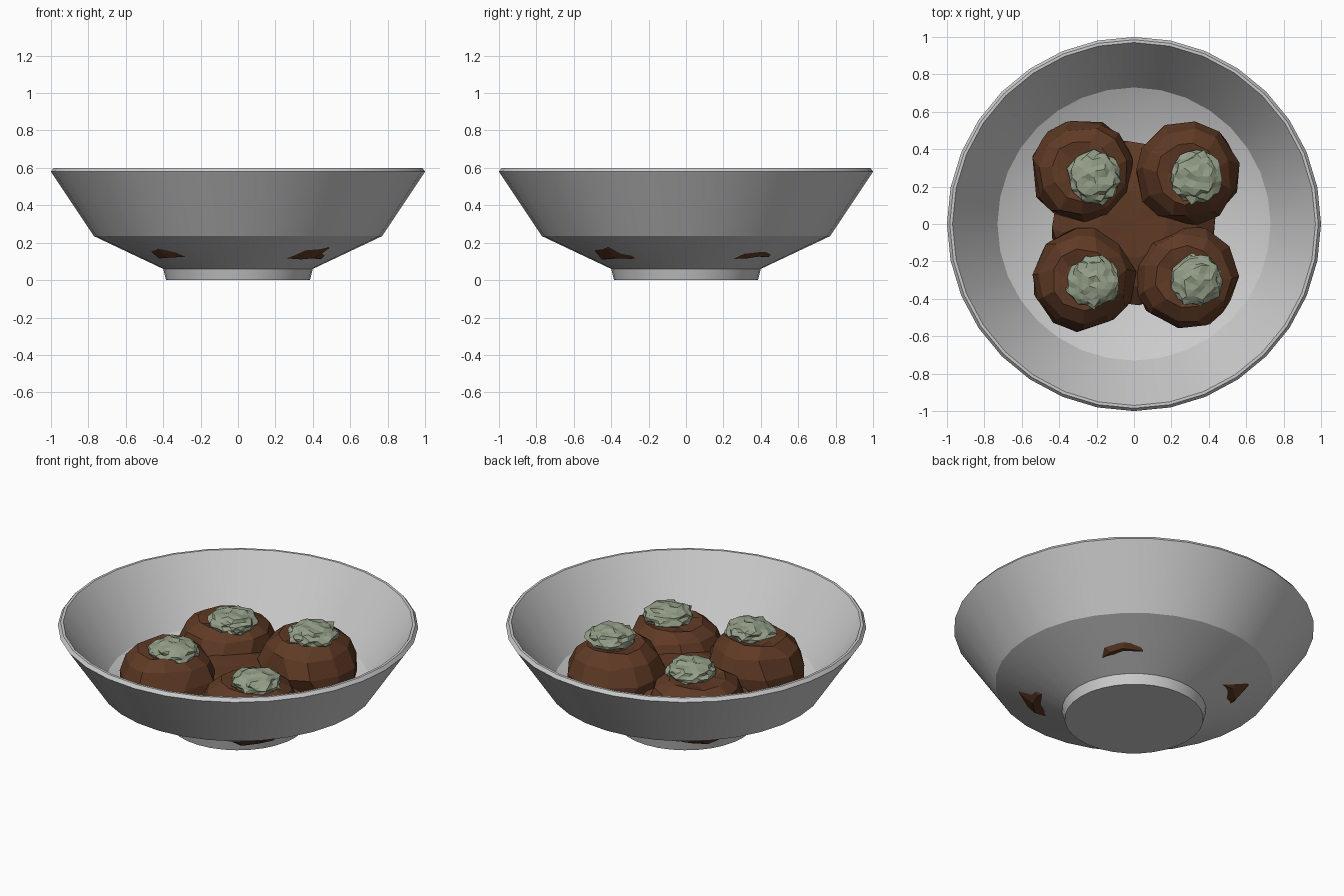
import bpy, bmesh, math, random
from mathutils import Vector, noise

if "Cube" in bpy.data.objects:
    bpy.data.objects.remove(bpy.data.objects["Cube"])

random.seed(4)


def material(name, color):
    m = bpy.data.materials.new(name)
    m.diffuse_color = color
    m.use_nodes = True
    m.node_tree.nodes["Principled BSDF"].inputs["Base Color"].default_value = m.diffuse_color
    return m


def add_object(name, bm, loc=(0, 0, 0), mat=None):
    bmesh.ops.recalc_face_normals(bm, faces=bm.faces)
    mesh = bpy.data.meshes.new(name)
    bm.to_mesh(mesh)
    bm.free()
    ob = bpy.data.objects.new(name, mesh)
    ob.location = loc
    bpy.context.collection.objects.link(ob)
    if mat:
        mesh.materials.append(mat)
    return ob


def lathe(profile, sides, jitter=0.0):
    """Revolve (radius, z) points; points on the axis become single poles."""
    bm = bmesh.new()
    turn = random.uniform(0, 1) if jitter else 0
    rings = []
    for r, z in profile:
        ring = []
        for i in range(sides if r > 0 else 1):
            a = math.tau * i / sides + turn + random.uniform(-jitter, jitter) * 4
            rr = r * (1 + random.uniform(-jitter, jitter))
            zz = z + random.uniform(-jitter, jitter) * 0.25
            ring.append(bm.verts.new((rr * math.cos(a), rr * math.sin(a), zz)))
        rings.append(ring)
    for a, b in zip(rings, rings[1:]):
        for i in range(sides):
            j = (i + 1) % sides
            if len(a) == 1:
                bm.faces.new((a[0], b[j], b[i]))
            elif len(b) == 1:
                bm.faces.new((a[i], a[j], b[0]))
            else:
                bm.faces.new((a[i], a[j], b[j], b[i]))
    return bm


brown = material("brown", (0.115, 0.042, 0.018, 1))
green = material("sage_green", (0.29, 0.34, 0.24, 1))

# Bowl: foot, outer wall, rim, inner wall and sloping floor
bowl = add_object("bowl", lathe([
    (0, 0), (0.385, 0), (0.40, 0.06), (0.77, 0.235), (1.0, 0.58), (0.985, 0.6),
    (0.97, 0.6), (0.73, 0.25), (0.38, 0.085), (0, 0.085)], 32))
bpy.context.view_layer.objects.active = bowl
bowl.select_set(True)
bpy.ops.object.shade_smooth_by_angle(angle=math.radians(28))
bowl.select_set(False)

# Low piece in the middle, under the four others
add_object("centre_ball", lathe([
    (0, 0.09), (0.33, 0.095), (0.44, 0.17), (0.44, 0.23), (0.34, 0.30),
    (0.18, 0.34), (0, 0.34)], 12, 0.02), mat=brown)

# Four balls (x, y, top height) with a rough topping (x, y, z) on each
pieces = {
    "back_left": ((-0.275, 0.285, 0.455), (-0.215, 0.25, 0.465)),
    "back_right": ((0.285, 0.27, 0.51), (0.33, 0.255, 0.525)),
    "front_left": ((-0.27, -0.295, 0.49), (-0.215, -0.31, 0.495)),
    "front_right": ((0.28, -0.285, 0.435), (0.335, -0.30, 0.45)),
}
for n, (name, ((x, y, top), spot)) in enumerate(pieces.items()):
    low = 0.12
    h = top - low
    profile = [(0, low), (0.17, low), (0.235, low + 0.16 * h), (0.275, low + 0.38 * h),
               (0.275, low + 0.58 * h), (0.235, low + 0.84 * h), (0.165, top),
               (0.10, top - 0.01), (0, top - 0.02)]
    add_object(name + "_ball", lathe(profile, 11, 0.04), (x, y, 0), brown)

    # Crumpled topping: squashed icosphere pushed about by noise
    bm = bmesh.new()
    bmesh.ops.create_icosphere(bm, subdivisions=3, radius=1)
    for v in bm.verts:
        d = v.co.normalized()
        k = 1 + 0.25 * noise.noise(d * 3.5 + Vector((n * 7.3, 1.7, 0)))
        k += random.uniform(-0.05, 0.05)
        v.co = Vector((d.x * 0.137 * k, d.y * 0.137 * k, d.z * 0.06 * k))
    add_object(name + "_topping", bm, spot, green)
